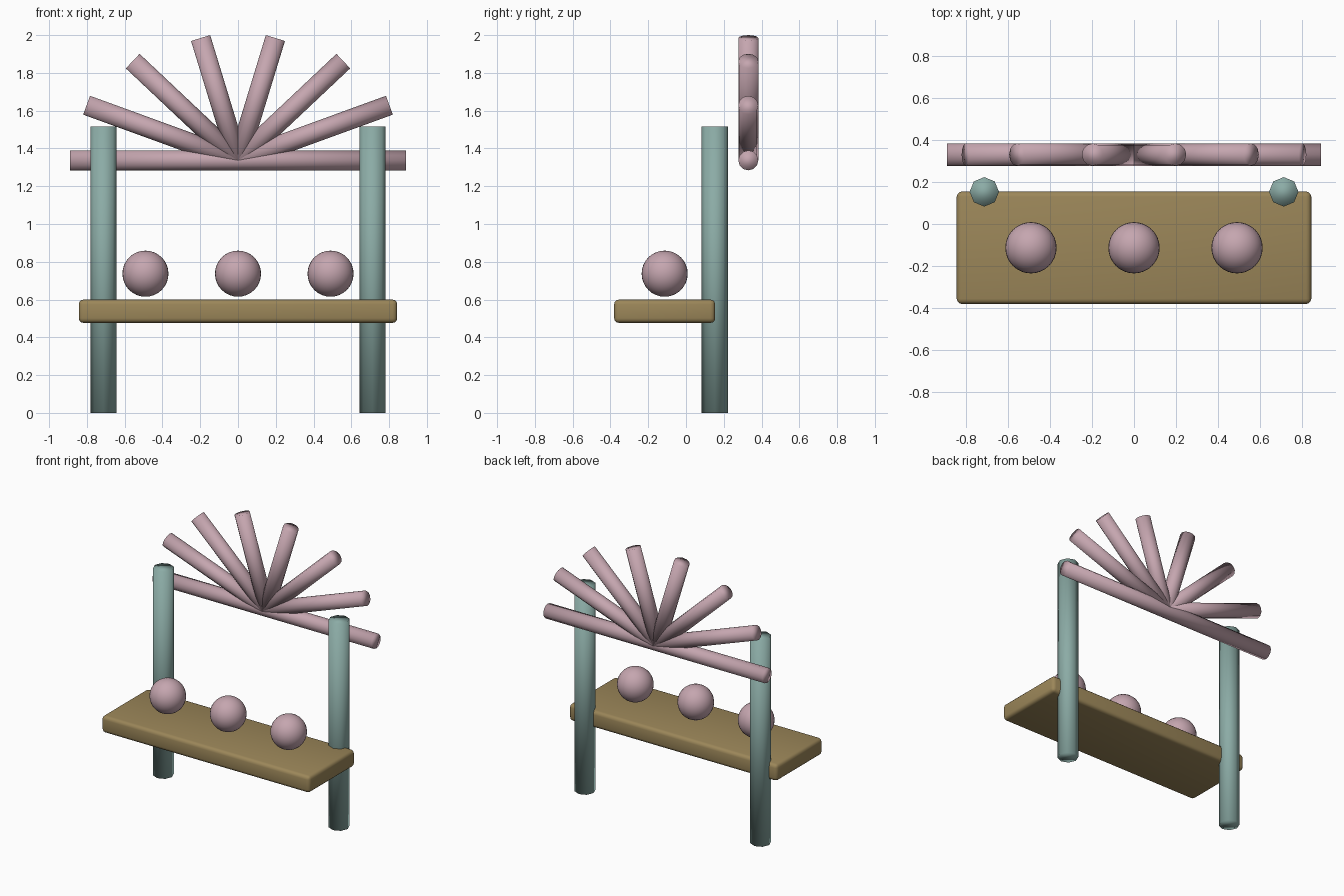
import bpy
from math import radians, sin, cos
from mathutils import Vector

cube = bpy.data.objects.get("Cube")
if cube:
    bpy.data.objects.remove(cube, do_unlink=True)


def material(name, rgb):
    mat = bpy.data.materials.new(name)
    mat.use_nodes = True
    mat.diffuse_color = (*rgb, 1)
    mat.node_tree.nodes["Principled BSDF"].inputs["Base Color"].default_value = (*rgb, 1)
    return mat


pink = material("dusty pink", (0.56, 0.38, 0.43))
teal = material("grey teal", (0.26, 0.41, 0.38))
wood = material("olive wood", (0.33, 0.24, 0.10))


def finish(name, mat):
    obj = bpy.context.object
    obj.name = name
    obj.data.materials.append(mat)
    bpy.ops.object.shade_smooth()
    return obj


def rod(name, start, end, radius, sides, mat):
    """Cylinder running from start to end."""
    start, end = Vector(start), Vector(end)
    axis = end - start
    bpy.ops.mesh.primitive_cylinder_add(
        vertices=sides, radius=radius, depth=axis.length,
        location=(start + end) / 2,
        rotation=axis.to_track_quat("Z", "Y").to_euler())
    return finish(name, mat)


# Shelf plank with rounded edges
bpy.ops.mesh.primitive_cube_add(size=1, location=(0, -0.113, 0.538))
plank = bpy.context.object
plank.scale = (1.686, 0.535, 0.123)
bpy.ops.object.transform_apply(location=False, rotation=False, scale=True)
finish("shelf", wood)
bevel = plank.modifiers.new("rounded edges", "BEVEL")
bevel.width = 0.025
bevel.segments = 3

# Two posts behind the shelf
for side, x in (("left", 0.712), ("right", -0.712)):
    bpy.ops.mesh.primitive_cylinder_add(
        vertices=8, radius=0.07, depth=1.517, location=(x, 0.153, 1.517 / 2))
    finish(side + "_post", teal)

# Three balls above the shelf
for side, x in (("left", 0.49), ("middle", 0), ("right", -0.49)):
    bpy.ops.mesh.primitive_uv_sphere_add(
        segments=32, ring_count=16, radius=0.122, location=(x, -0.113, 0.737))
    finish(side + "_ball", pink)

# Crossbar and the fan of rods rising from its middle
hub = Vector((0, 0.33, 1.337))
reach = Vector((0.889, 0, 0))
rod("crossbar", hub - reach, hub + reach, 0.053, 12, pink)
for level, angle, length in (("low", 20, 0.853), ("mid", 43.3, 0.766), ("high", 73, 0.677)):
    for side, sign in (("left", 1), ("right", -1)):
        a = radians(angle)
        tip = hub + length * Vector((sign * cos(a), 0, sin(a)))
        rod(f"{side}_{level}_fan_rod", hub, tip, 0.053, 12, pink)
